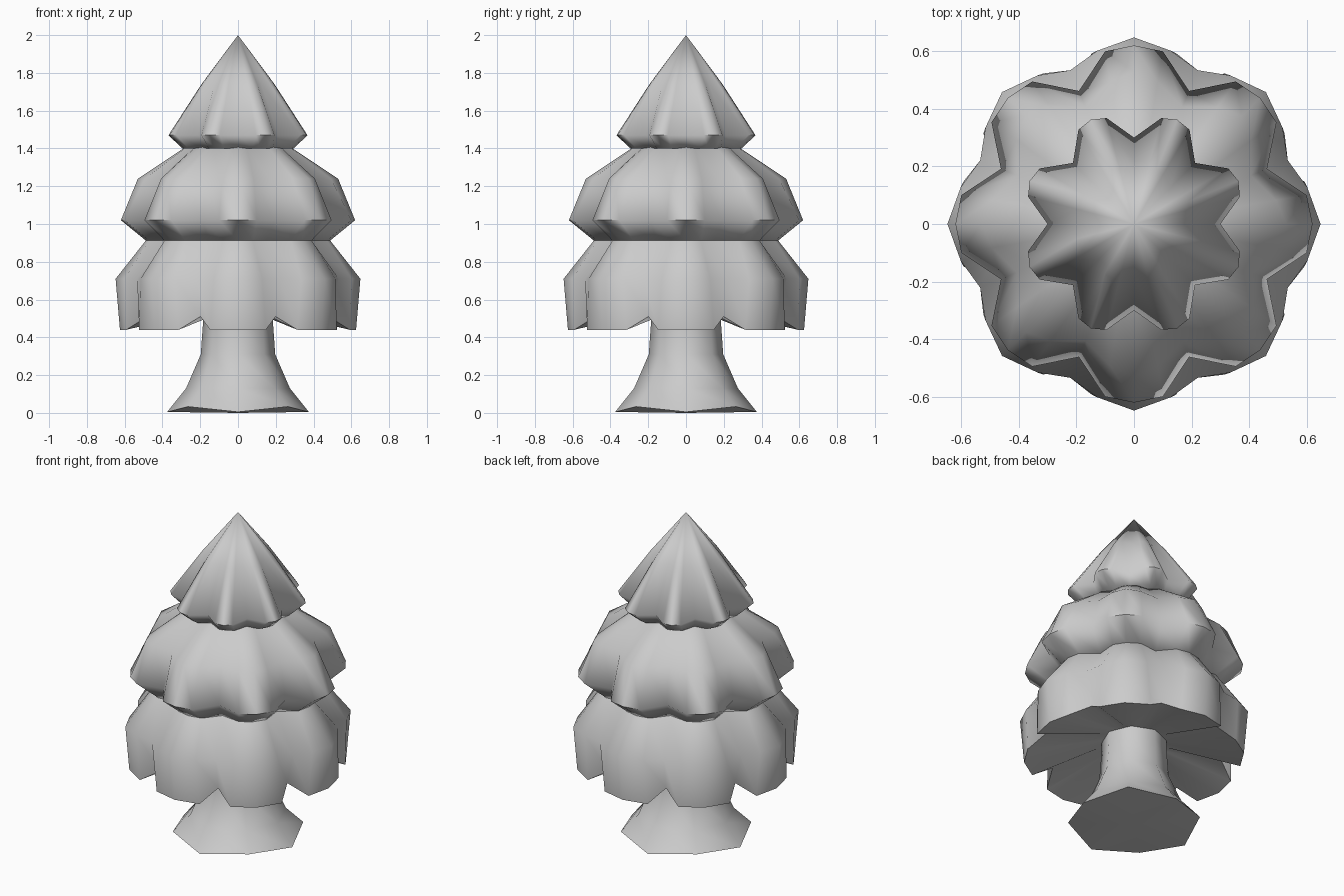
import bpy, bmesh
from math import sin, cos, radians

if "Cube" in bpy.data.objects:
    bpy.data.objects.remove(bpy.data.objects["Cube"])


def finish(name, bm, angle):
    bmesh.ops.recalc_face_normals(bm, faces=bm.faces)
    me = bpy.data.meshes.new(name)
    bm.to_mesh(me)
    bm.free()
    ob = bpy.data.objects.new(name, me)
    bpy.context.collection.objects.link(ob)
    bpy.ops.object.select_all(action='DESELECT')
    bpy.context.view_layer.objects.active = ob
    ob.select_set(True)
    bpy.ops.object.shade_smooth_by_angle(angle=radians(angle))
    return ob


def loft(name, rings, angle=60):
    """Skin a stack of point rings; a one-point ring becomes a pole."""
    bm = bmesh.new()
    rows = [[bm.verts.new(p) for p in ring] for ring in rings]
    for a, b in zip(rows, rows[1:]):
        n = max(len(a), len(b))
        for i in range(n):
            j = (i + 1) % n
            if len(a) == 1:
                bm.faces.new((a[0], b[i], b[j]))
            elif len(b) == 1:
                bm.faces.new((a[i], a[j], b[0]))
            else:
                bm.faces.new((a[i], a[j], b[j], b[i]))
    return finish(name, bm, angle)


def lobes(z, peak, shoulder, valley, spread=9.5, turn=0, lift=0):
    """Ring of eight lobes; lift raises the valleys between them."""
    pts = []
    for k in range(8):
        for da, r, dz in ((-spread, shoulder, 0), (0, peak, 0),
                          (spread, shoulder, 0), (22.5, valley, lift)):
            a = radians(45 * k + turn + da)
            pts.append((r * cos(a), r * sin(a), z + dz))
    return pts


# Lower tier: broad skirt with a scalloped hem and a hollow underside
loft("lower_branches", [
    [(0, 0, 1.02)],
    lobes(1.0, .40, .395, .36),
    lobes(.91, .49, .48, .41),
    lobes(.71, .648, .615, .578, 12),
    lobes(.44, .625, .61, .52, 14, lift=.07),
    lobes(.54, .19, .19, .18, 11),
    [(0, 0, .56)]])

# Middle tier
loft("middle_branches", [
    [(0, 0, 1.48)],
    lobes(1.40, .29, .285, .26),
    lobes(1.24, .53, .50, .44),
    lobes(1.02, .62, .608, .50),
    lobes(.91, .485, .475, .405),
    [(0, 0, .90)]])

# Top tier, turned half a lobe
loft("top_branches", [
    [(0, 0, 2.0)],
    lobes(1.74, .205, .20, .175, 8, 22.5),
    lobes(1.47, .392, .38, .30, 8, 22.5),
    lobes(1.40, .31, .305, .26, 8, 22.5),
    [(0, 0, 1.39)]])

# Trunk: eight sides, flared foot with slightly raised diagonal corners
rings = [[(0, 0, .6)]]
for z, r, lift in ((.6, .185, 0), (.48, .185, 0), (.31, .197, 0),
                   (.13, .275, 0), (.005, .375, .028)):
    rings.append([(r * cos(radians(45 * k)), r * sin(radians(45 * k)),
                   z + lift * (k % 2)) for k in range(8)])
rings.append([(0, 0, 0)])
loft("trunk", rings)
